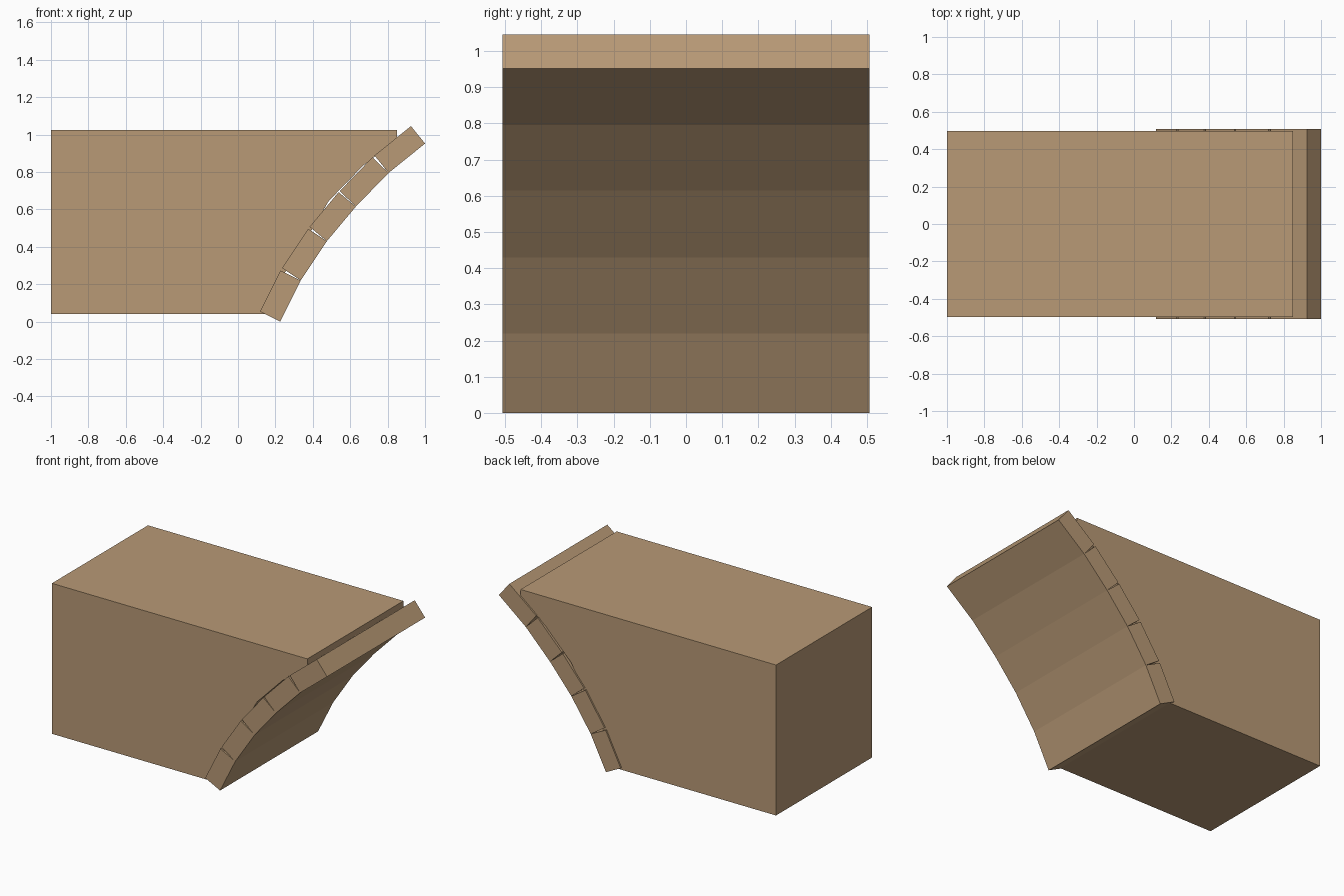
import bpy
import bmesh
from mathutils import Vector

if "Cube" in bpy.data.objects:
    bpy.data.objects.remove(bpy.data.objects["Cube"])

stone = bpy.data.materials.new("tan stone")
stone.diffuse_color = (0.48, 0.32, 0.18, 1)
stone.use_nodes = True
stone.node_tree.nodes["Principled BSDF"].inputs["Base Color"].default_value = stone.diffuse_color


def extrude_profile(name, points, half_width):
    """Extrude an (x, z) outline symmetrically along y."""
    bm = bmesh.new()
    face = bm.faces.new([bm.verts.new((x, -half_width, z)) for x, z in points])
    result = bmesh.ops.extrude_face_region(bm, geom=[face])
    moved = [v for v in result["geom"] if isinstance(v, bmesh.types.BMVert)]
    bmesh.ops.translate(bm, verts=moved, vec=(0, 2 * half_width, 0))
    bmesh.ops.recalc_face_normals(bm, faces=bm.faces)
    mesh = bpy.data.meshes.new(name)
    bm.to_mesh(mesh)
    bm.free()
    mesh.materials.append(stone)
    obj = bpy.data.objects.new(name, mesh)
    bpy.context.collection.objects.link(obj)


# Wall block with a faceted curved end behind the arch stones
extrude_profile("wall_block", [
    (-1, 0.04), (0.17, 0.04), (0.25, 0.26), (0.40, 0.50), (0.485, 0.645),
    (0.67, 0.835), (0.85, 0.975), (0.85, 1.025), (-1, 1.025)], 0.497)

# Rectangular arch stones meeting along the inner curve, leaving wedge joints
inner = [Vector(p) for p in [(0.225, 0.0), (0.335, 0.22), (0.475, 0.43),
                             (0.63, 0.615), (0.805, 0.795), (1.0, 0.952)]]
thickness = 0.12
for i, (a, b) in enumerate(zip(inner, inner[1:])):
    d = (b - a).normalized()
    out = Vector((-d.y, d.x)) * thickness
    extrude_profile(f"arch_stone_{i + 1}", [a, b, b + out, a + out], 0.507)
